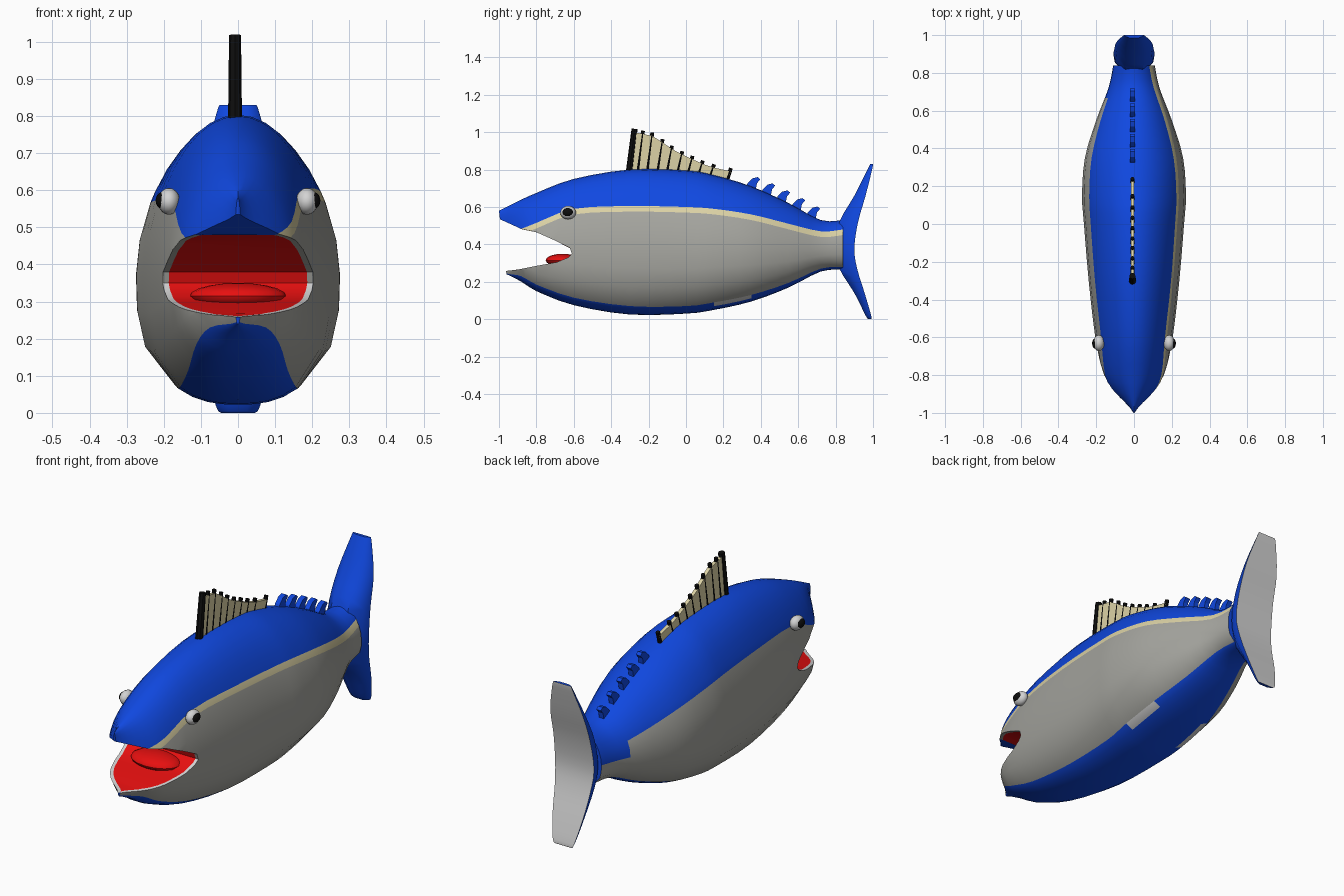
import bpy, bmesh, math
from mathutils import Vector

default = bpy.data.objects.get("Cube")
if default:
    bpy.data.objects.remove(default, do_unlink=True)


def make_mat(name, r, g, b):
    m = bpy.data.materials.new(name)
    m.use_nodes = True
    m.diffuse_color = (r, g, b, 1)
    bsdf = next(n for n in m.node_tree.nodes if n.type == 'BSDF_PRINCIPLED')
    bsdf.inputs["Base Color"].default_value = (r, g, b, 1)
    bsdf.inputs["Roughness"].default_value = 0.6
    return m


MATS = [make_mat("blue", .005, .065, .75), make_mat("flank grey", .38, .38, .35),
        make_mat("cream", .72, .65, .38), make_mat("pale grey", .65, .65, .65),
        make_mat("red", .8, .005, .005), make_mat("black", .004, .004, .004)]
BLUE, GREY, CREAM, PALE, RED, BLACK = range(6)


def finish(name, bm, smooth=True):
    """Turn a bmesh into an object carrying the shared palette."""
    bmesh.ops.recalc_face_normals(bm, faces=bm.faces)
    mesh = bpy.data.meshes.new(name)
    bm.to_mesh(mesh)
    bm.free()
    for m in MATS:
        mesh.materials.append(m)
    ob = bpy.data.objects.new(name, mesh)
    bpy.context.collection.objects.link(ob)
    if smooth:
        shade(ob)
    return ob


def shade(ob):
    bpy.ops.object.select_all(action='DESELECT')
    ob.select_set(True)
    bpy.context.view_layer.objects.active = ob
    bpy.ops.object.shade_smooth_by_angle(angle=math.radians(40))


def refine(rows, steps=3):
    """Smoothly interpolate rows given in hundredths."""
    pts = [Vector([v / 100 for v in r]) for r in rows]
    out = []
    for i in range(len(pts) - 1):
        a, b, c, d = (pts[max(0, min(len(pts) - 1, i + k))] for k in (-1, 0, 1, 2))
        for s in range(steps):
            t = s / steps
            out.append(b + (c - a) * (t / 2) + (a * 2 - b * 5 + c * 4 - d) * (t * t / 2)
                       + (b * 3 - a - c * 3 + d) * (t ** 3 / 2))
    return out + [pts[-1]]


def loft(rings, rule):
    """Skin closed rings; rule(column, centre) gives the colour."""
    bm = bmesh.new()
    loops = [[bm.verts.new(p) for p in ring] for ring in rings]
    n = len(loops[0])
    for a, b in zip(loops, loops[1:]):
        for k in range(n):
            f = bm.faces.new((a[k], a[(k + 1) % n], b[(k + 1) % n], b[k]))
            f.material_index = rule(k, f.calc_center_median())
    bm.faces.new(loops[0])
    bm.faces.new(loops[-1][::-1])
    return bm


def prism(bm, outline, half, mat, cx=0):
    """Extrude a (y, z) outline across x."""
    sides = [[bm.verts.new((cx + s * half, y, z)) for y, z in outline] for s in (-1, 1)]
    n = len(outline)
    faces = [bm.faces.new(sides[0]), bm.faces.new(sides[1][::-1])]
    for k in range(n):
        j = (k + 1) % n
        faces.append(bm.faces.new((sides[0][k], sides[0][j], sides[1][j], sides[1][k])))
    for f in faces:
        f.material_index = mat


# Body stations: y, top, bottom, half width, back colour line, belly colour line
STATIONS = refine([
    (-100, 58, 24, 1, 47, 24.5), (-97, 59.5, 23, 4, 47, 24), (-90, 63, 20, 11, 48, 23),
    (-80, 67.5, 15, 16.5, 51.5, 18.5), (-60, 75, 7.5, 20.5, 59, 11.5),
    (-30, 80, 2.5, 24, 60.5, 7), (0, 79.5, 3, 26.5, 60, 7), (15, 77, 5, 27.5, 59, 9),
    (35, 71, 9.5, 26, 56, 13), (55, 62, 17, 20, 51, 19.5), (72, 53, 25.5, 13.5, 47, 27),
    (84, 53, 26.5, 11, 48, 28)])
BACK, FLANK, BELLY = 6, 5, 4
HALF = BACK + 1 + FLANK + BELLY


def section(f):
    f = max(0, min(1, f))
    if f > .45:
        return max(0, 1 - ((f - .45) / .55) ** 1.8) ** .5
    return max(0, 1 - ((.45 - f) / .45) ** 3) ** .4


def body_ring(st):
    y, top, bot, w, line, belly = st
    low = line - .03
    zs = [top - (top - line) * (k / BACK) ** 2 for k in range(BACK + 1)]
    zs += [low + (belly - low) * k / FLANK for k in range(FLANK + 1)]
    zs += [bot + (belly - bot) * (1 - k / BELLY) ** 2.5 for k in range(1, BELLY + 1)]
    nose = max(0, min(1, (-.8 - y) / .2))
    side = []
    for z in zs:
        f = (z - bot) / (top - bot)
        side.append((w * section(f), y + .04 * (1 - f) * nose, z))
    return side + [(-x, yy, z) for x, yy, z in side[-2:0:-1]]


def body_rule(k, c):
    left = k < HALF
    col = k if left else 2 * HALF - 1 - k
    if col < BACK:
        return BLUE
    if col == BACK:
        return CREAM if left else BLUE
    if col <= BACK + FLANK:
        return BLUE if not left and c.y > .68 and col < BACK + 3 else GREY
    patch = .15 < c.y < .35 and col == BACK + FLANK + 1
    return PALE if patch else BLUE


body = finish("body", loft([body_ring(s) for s in STATIONS], body_rule), False)

# Open mouth cut out of the head
bm = bmesh.new()
prism(bm, [(-1.04, .555), (-.88, .482), (-.8, .465), (-.71, .425), (-.62, .38),
           (-.61, .35), (-.63, .33), (-.69, .305), (-.8, .285), (-.9, .265), (-1.04, .25)],
      .4, RED)
cutter = finish("mouth_cutter", bm, False)
cutter.hide_render = True
cut = body.modifiers.new("mouth", 'BOOLEAN')
cut.operation = 'DIFFERENCE'
cut.solver = 'EXACT'
cut.object = cutter
bpy.context.view_layer.objects.active = body
bpy.ops.object.modifier_apply(modifier="mouth")
bpy.data.objects.remove(cutter, do_unlink=True)

# Lips around the mouth lining
bm = bmesh.new()
bm.from_mesh(body.data)
lining = [f for f in bm.faces if f.material_index == RED]
rim = bmesh.ops.inset_region(bm, faces=lining, thickness=.016, use_even_offset=False)["faces"]
for f in rim:
    f.material_index = PALE if f.normal.z > 0 else GREY
for f in lining + rim:
    if f.normal.z < -.3 and f.calc_center_median().y < -.87:
        f.material_index = BLUE
bm.to_mesh(body.data)
bm.free()
shade(body)

# Tail fin rows: z, front y, back y, half width
tail_rows = refine([(0, 97.5, 99, 4.5), (2, 96, 99, 6), (14, 90, 95.5, 8.5),
                    (27, 82, 91.5, 10), (38, 80, 90, 11), (52, 82, 92, 10.5),
                    (66, 90, 96, 9.5), (80, 97, 99.5, 6), (83, 98.5, 100, 5)])
rings = []
for z, yf, yb, w in tail_rows:
    ym = yf * .45 + yb * .55
    half = [(w, yb), (w * .92, ym), (w * .45, yf)]
    rings.append([(x, y, z) for x, y in half] + [(-x, y, z) for x, y in half[::-1]])
finish("tail_fin", loft(rings, lambda k, c: PALE if k == 5 else BLUE))


def back_height(y):
    for a, b in zip(STATIONS, STATIONS[1:]):
        if a[0] <= y <= b[0]:
            return a[1] + (b[1] - a[1]) * (y - a[0]) / (b[0] - a[0])
    return STATIONS[-1][1]


# Dorsal fin: cream web with black spines
tips = [(-.275, 1.0), (-.23, .99), (-.18, .98), (-.125, .945), (-.075, .91), (-.02, .88),
        (.035, .855), (.09, .83), (.15, .81), (.24, .79)]
bases = [(y - .03, back_height(y) - .03) for y, z in tips]
bm = bmesh.new()
prism(bm, tips + bases[::-1], .009, CREAM, -.008)
finish("dorsal_web", bm, False)


def rod(name, p, q, radius):
    bm = bmesh.new()
    d = Vector(q) - Vector(p)
    bmesh.ops.create_cone(bm, cap_ends=True, segments=8, radius1=radius,
                          radius2=radius * .85, depth=d.length)
    rot = d.to_track_quat('Z', 'Y').to_matrix()
    for v in bm.verts:
        v.co = rot @ v.co + (Vector(p) + Vector(q)) / 2
    for f in bm.faces:
        f.material_index = BLACK
    finish(name, bm)


for i, ((ty, tz), (by, bz)) in enumerate(zip(tips, bases)):
    rod(f"dorsal_spine_{i + 1}", (-.008, by, bz), (-.008, ty, tz + .018),
        .012 if i else .019)

# Row of small swept finlets behind the dorsal fin
shape = [(-.045, -.03), (-.025, .02), (0, .045), (.028, .052), (.042, .04),
         (.025, .02), (.015, -.03)]
for i in range(5):
    y = .355 + .08 * i
    bm = bmesh.new()
    prism(bm, [(y + dy, back_height(y) + dz) for dy, dz in shape], .013, BLUE, -.008)
    finish(f"finlet_{i + 1}", bm, False)


# Eyes
def ball(name, centre, size, mat):
    bm = bmesh.new()
    bmesh.ops.create_uvsphere(bm, u_segments=16, v_segments=10, radius=1)
    for v in bm.verts:
        v.co = Vector(c + s * p for c, s, p in zip(centre, size, v.co))
    for f in bm.faces:
        f.material_index = mat
    finish(name, bm)


for side, s in (("left", 1), ("right", -1)):
    ball(side + "_eye", (s * .186, -.63, .57), (.03, .042, .036), PALE)
    ball(side + "_pupil", (s * .201, -.632, .572), (.021, .03, .024), BLACK)

# Tongue
ball("tongue", (0, -.66, .315), (.13, .09, .035), RED)
